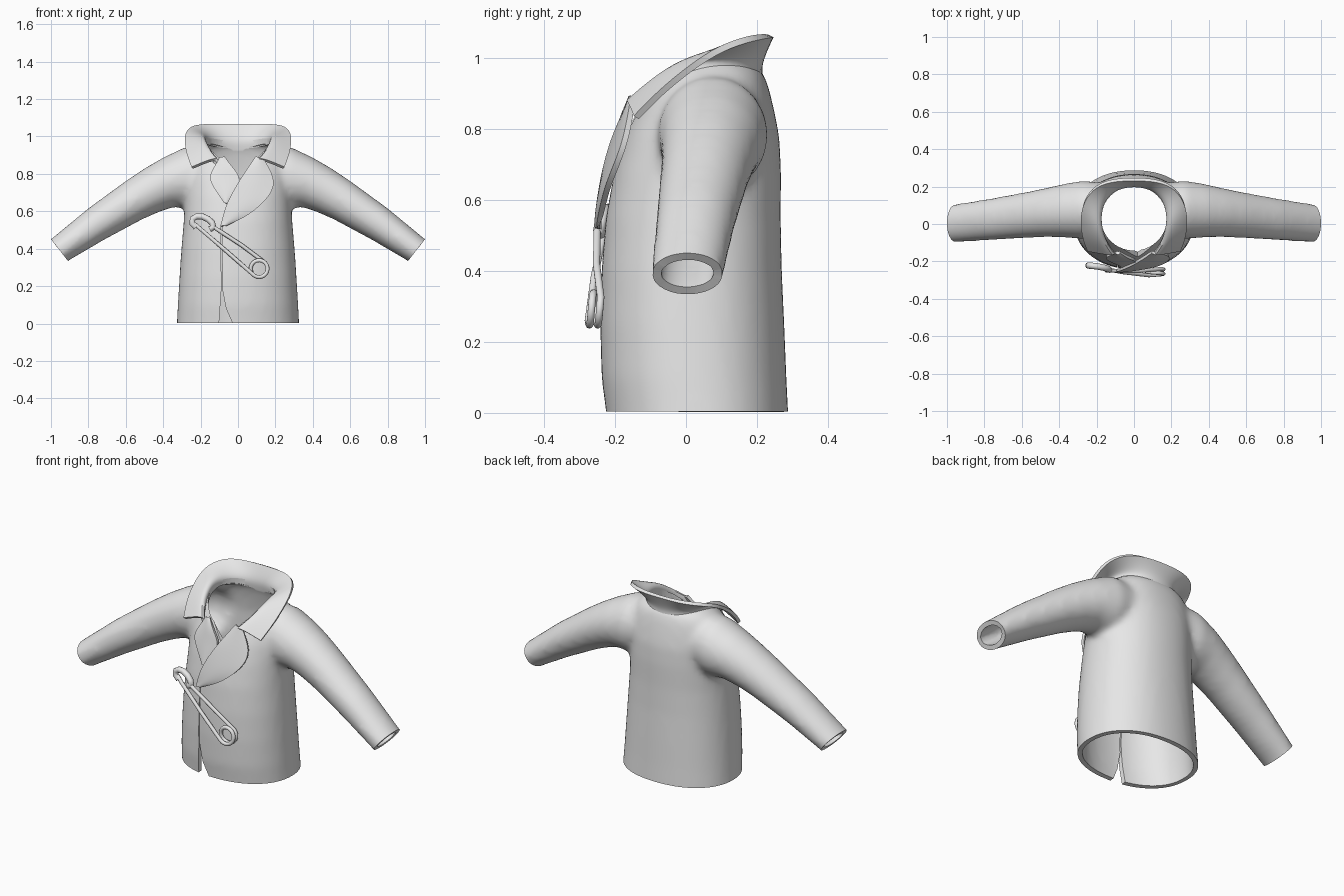
import bpy, bmesh, math
from mathutils import Vector

if "Cube" in bpy.data.objects:
    bpy.data.objects.remove(bpy.data.objects["Cube"])

grey = bpy.data.materials.new("plain grey")
grey.diffuse_color = (0.8, 0.8, 0.8, 1)
grey.use_nodes = True
grey.node_tree.nodes["Principled BSDF"].inputs["Base Color"].default_value = grey.diffuse_color


def make_object(name, bm):
    mesh = bpy.data.meshes.new(name)
    bm.to_mesh(mesh)
    bm.free()
    obj = bpy.data.objects.new(name, mesh)
    bpy.context.collection.objects.link(obj)
    mesh.materials.append(grey)
    return obj


def activate(obj):
    bpy.ops.object.select_all(action='DESELECT')
    obj.select_set(True)
    bpy.context.view_layer.objects.active = obj


def modify(obj, kind, **settings):
    """Add a modifier and apply it."""
    activate(obj)
    mod = obj.modifiers.new(kind.lower(), kind)
    for key, value in settings.items():
        setattr(mod, key, value)
    bpy.ops.object.modifier_apply(modifier=mod.name)


def smooth(obj, degrees=40):
    activate(obj)
    bpy.ops.object.shade_smooth_by_angle(angle=math.radians(degrees))


def loft(bm, rings):
    """Closed solid through rings of equal point count."""
    loops = [[bm.verts.new(p) for p in ring] for ring in rings]
    n = len(loops[0])
    faces = [bm.faces.new((a[i], a[(i + 1) % n], b[(i + 1) % n], b[i]))
             for a, b in zip(loops, loops[1:]) for i in range(n)]
    faces += [bm.faces.new(loops[0]), bm.faces.new(loops[-1])]
    bmesh.ops.recalc_face_normals(bm, faces=faces)


def ellipse(centre, a, b, n=40, power=2.0):
    ring = []
    for i in range(n):
        t = 2 * math.pi * i / n
        c, s = math.cos(t), math.sin(t)
        ring.append(centre + a * math.copysign(abs(c) ** (2 / power), c)
                    + b * math.copysign(abs(s) ** (2 / power), s))
    return ring


# Coat: torso height, half width, front y, back y
torso = [(-0.10, 0.332, -0.215, 0.290), (0.00, 0.327, -0.225, 0.288),
         (0.10, 0.322, -0.238, 0.283), (0.25, 0.313, -0.242, 0.277),
         (0.40, 0.303, -0.238, 0.270), (0.55, 0.290, -0.226, 0.267),
         (0.68, 0.284, -0.202, 0.268), (0.78, 0.281, -0.172, 0.263),
         (0.86, 0.272, -0.135, 0.247), (0.92, 0.252, -0.103, 0.232),
         (0.96, 0.215, -0.065, 0.217), (1.00, 0.150, -0.030, 0.170)]
bm = bmesh.new()
loft(bm, [ellipse(Vector((0, (f + b) / 2, z)), Vector((w, 0, 0)),
                  Vector((0, (b - f) / 2, 0)), 48, 2.2) for z, w, f, b in torso])

# Sleeves: top x, z, bottom x, z, front y, back y
sleeve = [(0.12, 0.955, 0.14, 0.65, -0.07, 0.215), (0.28, 0.945, 0.26, 0.62, -0.08, 0.232),
          (0.40, 0.888, 0.345, 0.622, -0.072, 0.215), (0.50, 0.830, 0.42, 0.597, -0.070, 0.195),
          (0.60, 0.763, 0.51, 0.557, -0.073, 0.175), (0.80, 0.617, 0.71, 0.450, -0.086, 0.138),
          (1.00, 0.452, 0.91, 0.333, -0.098, 0.106), (1.09, 0.378, 1.00, 0.259, -0.098, 0.100)]
for side in (1, -1):
    rings = []
    for tx, tz, bx, bz, f, b in sleeve:
        top, low = Vector((side * tx, 0, tz)), Vector((side * bx, 0, bz))
        mid = (top + low) / 2 + Vector((0, (f + b) / 2, 0))
        rings.append(ellipse(mid, (top - low) / 2, Vector((0, (b - f) / 2, 0)), 32))
    loft(bm, rings)
coat = make_object("coat", bm)

# Blend torso and sleeves into one cloth surface
modify(coat, 'REMESH', mode='VOXEL', voxel_size=0.018)
modify(coat, 'SMOOTH', factor=0.5, iterations=8)

# Open the hem and cuffs, then give the cloth thickness
bm = bmesh.new()
bm.from_mesh(coat.data)
for point, normal in [((0, 0, 0.004), (0, 0, -1)),
                      ((0.955, 0, 0.393), (0.115, 0, -0.09)),
                      ((-0.955, 0, 0.393), (-0.115, 0, -0.09))]:
    bmesh.ops.bisect_plane(bm, geom=bm.verts[:] + bm.edges[:] + bm.faces[:],
                           plane_co=point, plane_no=Vector(normal).normalized(),
                           clear_outer=True)
bm.to_mesh(coat.data)
bm.free()
modify(coat, 'SOLIDIFY', thickness=0.025, offset=-1)


def cut(rings):
    bm = bmesh.new()
    loft(bm, rings)
    cutter = make_object("cutter", bm)
    cutter.hide_render = True
    modify(coat, 'BOOLEAN', operation='DIFFERENCE', solver='EXACT', object=cutter)
    bpy.data.objects.remove(cutter)


def front_prism(outline):
    return [[Vector((x, y, z)) for x, z in outline] for y in (-0.6, 0.0)]


# Neck hole, front V and the front slit that widens at the hem
cut([ellipse(Vector((0, 0.03, z)), Vector((0.176, 0, 0)), Vector((0, 0.172, 0)))
     for z in (0.6, 1.3)])
cut(front_prism([(0.02, 0.765), (0.17, 0.98), (0.17, 1.2), (-0.165, 1.2), (-0.165, 0.98)]))
cut(front_prism([(-0.108, -0.1), (-0.098, 0.05), (-0.089, 0.18), (-0.091, 0.53), (-0.086, 0.53),
                 (-0.083, 0.18), (-0.064, 0.08), (-0.035, 0.015), (0.01, -0.1)]))
smooth(coat)


def cloth(name, rows, thickness):
    """Thick curved panel through rows of points."""
    bm = bmesh.new()
    grid = [[bm.verts.new(p) for p in row] for row in rows]
    for a, b in zip(grid, grid[1:]):
        for i in range(len(a) - 1):
            bm.faces.new((a[i], a[i + 1], b[i + 1], b[i]))
    bmesh.ops.recalc_face_normals(bm, faces=bm.faces[:])
    obj = make_object(name, bm)
    modify(obj, 'SUBSURF', levels=2, boundary_smooth='PRESERVE_CORNERS')
    modify(obj, 'SOLIDIFY', thickness=thickness, offset=0)
    smooth(obj)


# Collar: roll edge and outer edge, from back centre to the front point
half = [((0.00, 0.208, 0.975), (0.00, 0.240, 1.062)),
        ((0.09, 0.192, 0.980), (0.13, 0.235, 1.062)),
        ((0.155, 0.135, 0.993), (0.228, 0.190, 1.058)),
        ((0.180, 0.055, 1.005), (0.278, 0.100, 1.030)),
        ((0.176, -0.02, 0.992), (0.284, 0.010, 0.970)),
        ((0.155, -0.10, 0.940), (0.272, -0.075, 0.900)),
        ((0.105, -0.165, 0.885), (0.245, -0.140, 0.832))]
rows = []
for side, stations in ((-1, half[:0:-1]), (1, half)):
    for roll, edge in stations:
        r, e = Vector(roll), Vector(edge)
        stand = r + Vector((r.x * 0.04, 0.006, -0.04))
        mid = (r + e) / 2 + Vector((0, 0, 0.004))
        rows.append([Vector((side * p.x, p.y, p.z)) for p in (stand, r, mid, e)])
cloth("collar", rows, 0.018)


# Lapels: roll edge and outer edge, from notch to bottom
def lapel(name, pairs):
    rows = []
    for a, b in pairs:
        a, b = Vector(a), Vector(b)
        rows.append([a, (a + b) / 2 + Vector((0, -0.008, 0)), b])
    cloth(name, rows, 0.016)


lapel("left_lapel", [((0.095, -0.150, 0.890), (0.135, -0.150, 0.878)),
                     ((0.020, -0.200, 0.785), (0.200, -0.168, 0.770)),
                     ((-0.030, -0.225, 0.700), (0.178, -0.197, 0.695)),
                     ((-0.062, -0.238, 0.635), (0.125, -0.222, 0.635)),
                     ((-0.080, -0.246, 0.575), (0.040, -0.238, 0.568)),
                     ((-0.092, -0.246, 0.518), (-0.065, -0.246, 0.528))])
lapel("right_lapel", [((-0.075, -0.150, 0.890), (-0.095, -0.150, 0.885)),
                      ((-0.030, -0.180, 0.835), (-0.130, -0.163, 0.825)),
                      ((0.020, -0.193, 0.775), (-0.160, -0.178, 0.775)),
                      ((-0.010, -0.208, 0.710), (-0.115, -0.200, 0.705)),
                      ((-0.060, -0.220, 0.640), (-0.070, -0.220, 0.645))])


# Safety pin: bent wire with a coil, and a thick clasp
def wire(name, points, radius):
    curve = bpy.data.curves.new(name, 'CURVE')
    curve.dimensions = '3D'
    curve.bevel_depth, curve.bevel_resolution = radius, 3
    curve.use_fill_caps = True
    spline = curve.splines.new('POLY')
    spline.points.add(len(points) - 1)
    for p, co in zip(spline.points, points):
        p.co = (*co, 1)
    obj = bpy.data.objects.new(name, curve)
    bpy.context.collection.objects.link(obj)
    curve.materials.append(grey)
    activate(obj)
    bpy.ops.object.convert(target='MESH')
    smooth(bpy.context.view_layer.objects.active, 60)


coil = []
for i in range(37):
    t = math.radians(225 + 15 * i)
    coil.append((0.113 + 0.045 * math.cos(t), -0.275 + 0.035 * i / 36,
                 0.293 + 0.045 * math.sin(t)))
wire("pin_wire", [(-0.235, -0.222, 0.535), (-0.20, -0.232, 0.505), (-0.06, -0.258, 0.385)]
     + coil + [(0.02, -0.252, 0.418), (-0.125, -0.250, 0.512)], 0.0105)
clasp = [(-0.225, -0.222, 0.515), (-0.245, -0.222, 0.535), (-0.243, -0.222, 0.560),
         (-0.220, -0.224, 0.573), (-0.190, -0.228, 0.572), (-0.160, -0.234, 0.558),
         (-0.138, -0.240, 0.538), (-0.130, -0.245, 0.515), (-0.150, -0.242, 0.505)]
wire("pin_clasp", clasp, 0.017)
